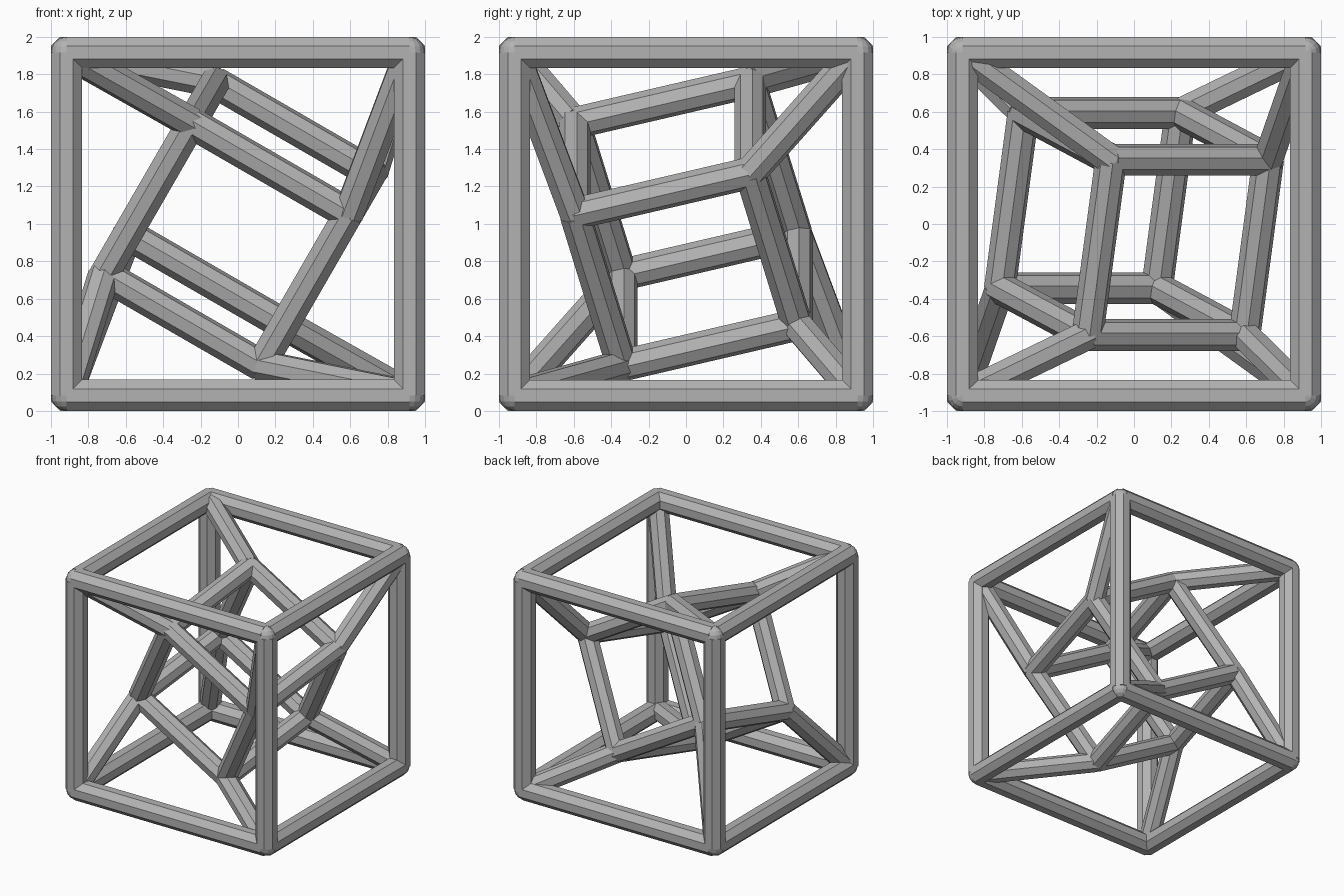
import bpy, bmesh, math
from itertools import product
from mathutils import Matrix, Vector

cube = bpy.data.objects.get("Cube")
if cube:
    bpy.data.objects.remove(cube, do_unlink=True)

grey = bpy.data.materials.new("plain grey")
grey.use_nodes = True
colour = (0.45, 0.45, 0.45, 1)
grey.diffuse_color = colour
grey.node_tree.nodes["Principled BSDF"].inputs["Base Color"].default_value = colour

CENTRE = Vector((0, 0, 1))
OUTER_R, INNER_R = 0.0835, 0.079      # half widths across the flats
OUTER_H, INNER_H = 1 - OUTER_R, 0.485  # half sizes of the two cubes
SIGNS = list(product((-1, 1), repeat=3))


def rod(bm, a, b, half_width, up):
    """Eight-sided rod from a to b, with a flat turned towards up."""
    z = (b - a).normalized()
    x = (up - up.project(z)).normalized()
    turn = Matrix((x, z.cross(x), z)).transposed().to_4x4()
    place = Matrix.Translation((a + b) / 2) @ turn @ Matrix.Rotation(math.pi / 8, 4, 'Z')
    r = half_width / math.cos(math.pi / 8)
    bmesh.ops.create_cone(bm, cap_ends=True, segments=8, radius1=r, radius2=r,
                          depth=(b - a).length, matrix=place)


def ball(bm, p, r):
    bmesh.ops.create_uvsphere(bm, u_segments=16, v_segments=8, radius=r,
                              matrix=Matrix.Translation(p))


def finish(name, bm):
    mesh = bpy.data.meshes.new(name)
    bm.to_mesh(mesh)
    bm.free()
    mesh.materials.append(grey)
    bpy.context.collection.objects.link(bpy.data.objects.new(name, mesh))


def corners(half, turn):
    return {s: CENTRE + turn @ (Vector(s) * half) for s in SIGNS}


def frame(name, pts, half_width, turn):
    """Twelve rods and eight corner balls of a cube."""
    bm = bmesh.new()
    for s, p in pts.items():
        ball(bm, p, half_width)
        for axis in range(3):
            if s[axis] < 0:
                t = s[:axis] + (1,) + s[axis + 1:]
                rod(bm, p, pts[t], half_width, turn.col[(axis + 1) % 3])
    finish(name, bm)


# Upright outer cube and tilted inner cube
upright = Matrix.Identity(3)
tilt = Matrix.Rotation(math.radians(30), 3, 'Y') @ Matrix.Rotation(math.radians(15), 3, 'X')
outer = corners(OUTER_H, upright)
inner = corners(INNER_H, tilt)
frame("outer_cube_frame", outer, OUTER_R, upright)
frame("inner_cube_frame", inner, INNER_R, tilt)

# Rods joining matching corners
bm = bmesh.new()
for s in SIGNS:
    rod(bm, inner[s], outer[s], INNER_R, Vector((0, 0, 1)))
finish("corner_connectors", bm)
